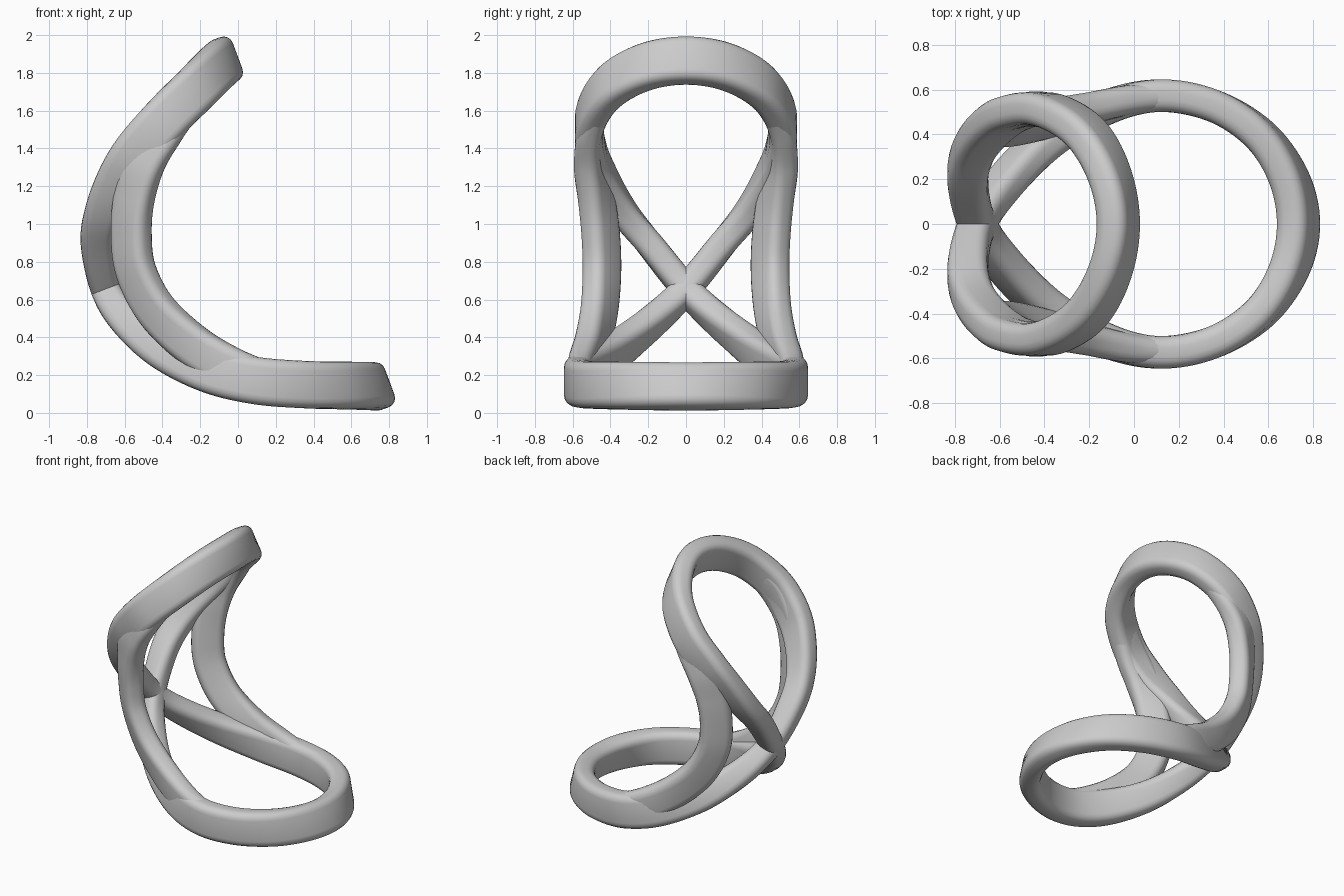
import bpy, bmesh, math
from mathutils import Vector

cube = bpy.data.objects.get("Cube")
if cube:
    bpy.data.objects.remove(cube)

grey = bpy.data.materials.new("plain_grey")
grey.use_nodes = True
colour = (0.6, 0.6, 0.6, 1)
grey.diffuse_color = colour
grey.node_tree.nodes["Principled BSDF"].inputs["Base Color"].default_value = colour


def rounded_section(width, height, radius, steps=4):
    """Rounded rectangle, as (across, along normal) pairs."""
    pts = []
    for k, (sx, sy) in enumerate([(1, 1), (-1, 1), (-1, -1), (1, -1)]):
        for i in range(steps + 1):
            a = math.pi / 2 * (k + i / steps)
            pts.append((sx * (width / 2 - radius) + radius * math.cos(a),
                        sy * (height / 2 - radius) + radius * math.sin(a)))
    return pts


def spline(a, b, c, d, t):
    return 0.5 * (2 * b + (c - a) * t + (2 * a - 5 * b + 4 * c - d) * t * t
                  + (3 * b - a - 3 * c + d) * t ** 3)


def sweep(name, stations, closed, steps=8):
    """Sweep a rounded bar along stations of (position, normal, height, width)."""
    n = len(stations)

    def get(i):
        return stations[i % n] if closed else stations[max(0, min(n - 1, i))]

    frames = []
    for i in range(n if closed else n - 1):
        for j in range(steps):
            frames.append([spline(*[get(i + k)[q] for k in (-1, 0, 1, 2)], j / steps)
                           for q in range(4)])
    if not closed:
        frames.append(list(stations[-1]))

    bm = bmesh.new()
    rings = []
    m = len(frames)
    for i, (p, normal, height, width) in enumerate(frames):
        if closed:
            ahead, behind = frames[(i + 1) % m][0], frames[i - 1][0]
        else:
            ahead, behind = frames[min(i + 1, m - 1)][0], frames[max(i - 1, 0)][0]
        t = (ahead - behind).normalized()
        up = (normal - t * normal.dot(t)).normalized()
        side = t.cross(up)
        section = rounded_section(width, height, min(0.052, height * 0.4))
        rings.append([bm.verts.new(p + side * u + up * v) for u, v in section])
    for i in range(m if closed else m - 1):
        r, s = rings[i], rings[(i + 1) % m]
        for j in range(len(r)):
            k = (j + 1) % len(r)
            bm.faces.new((r[j], r[k], s[k], s[j]))
    if not closed:
        bm.faces.new(rings[0])
        bm.faces.new(rings[-1])
    bmesh.ops.recalc_face_normals(bm, faces=bm.faces)
    mesh = bpy.data.meshes.new(name)
    bm.to_mesh(mesh)
    bm.free()
    mesh.materials.append(grey)
    obj = bpy.data.objects.new(name, mesh)
    bpy.context.collection.objects.link(obj)
    bpy.ops.object.select_all(action='DESELECT')
    obj.select_set(True)
    bpy.context.view_layer.objects.active = obj
    bpy.ops.object.shade_smooth_by_angle(angle=math.radians(50))
    return obj


def station(x, y, z, nx, ny, nz, height=0.25, width=0.145):
    return Vector((x, y, z)), Vector((nx, ny, nz)).normalized(), height, width


def flip(s):
    m = Vector((1, -1, 1))
    return s[0] * m, s[1] * m, s[2], s[3]


# Figure-eight band: upper loop, crossing at the back, lower loop
upper = [
    station(-.07, 0, 1.865, .35, 0, -.94),
    station(-.11, .22, 1.83, .4, 0, -.92),
    station(-.22, .41, 1.72, .52, 0, -.85),
    station(-.39, .51, 1.55, .62, 0, -.78),
    station(-.54, .495, 1.375, .75, 0, -.66),
    station(-.645, .425, 1.22, .87, 0, -.5, .22),
    station(-.72, .32, 1.05, .97, 0, -.25, .19),
    station(-.742, .19, .89, 1, 0, .05, .18),
]
crossing = station(-.70, 0, .655, .93, 0, .35, .16)
lower = [
    station(-.59, .17, .49, .78, 0, .62, .18),
    station(-.40, .36, .335, .5, 0, .86, .21),
    station(-.15, .51, .225, .25, 0, .97, .24),
    station(.1, .573, .17, .1, 0, 1),
    station(.35, .53, .15, 0, 0, 1),
    station(.56, .40, .145, -.15, 0, 1),
    station(.69, .21, .142, -.28, 0, .95),
    station(.735, 0, .14, -.35, 0, .94),
]


def turn(s):
    return s[0], -s[1], s[2], s[3]


# The lower normals are reversed on both halves so the frame never flips
half = upper + [crossing] + [flip(s) for s in lower]
sweep("figure_eight_band", half + [flip(s) for s in reversed(half[1:-1])], True)

# Side struts joining the two loops
strut = [
    station(-.27, .45, 1.66, .6, 0, -.8, .2, .11),
    station(-.40, .505, 1.50, .72, .1, -.69, .23, .13),
    station(-.50, .505, 1.33, .85, .3, -.4, .23, .14),
    station(-.55, .475, 1.14, .82, .52, -.2, .22, .14),
    station(-.565, .452, .95, .78, .62, 0, .22, .14),
    station(-.54, .445, .75, .75, .62, .2, .22, .14),
    station(-.43, .46, .54, .65, .5, .5, .22, .14),
    station(-.24, .50, .36, .5, .3, .8, .22, .14),
    station(-.03, .55, .235, .25, .1, .95, .22, .13),
    station(.16, .57, .17, .1, 0, 1, .2, .11),
]
sweep("left_strut", strut, False)
sweep("right_strut", [flip(s) for s in strut], False)
